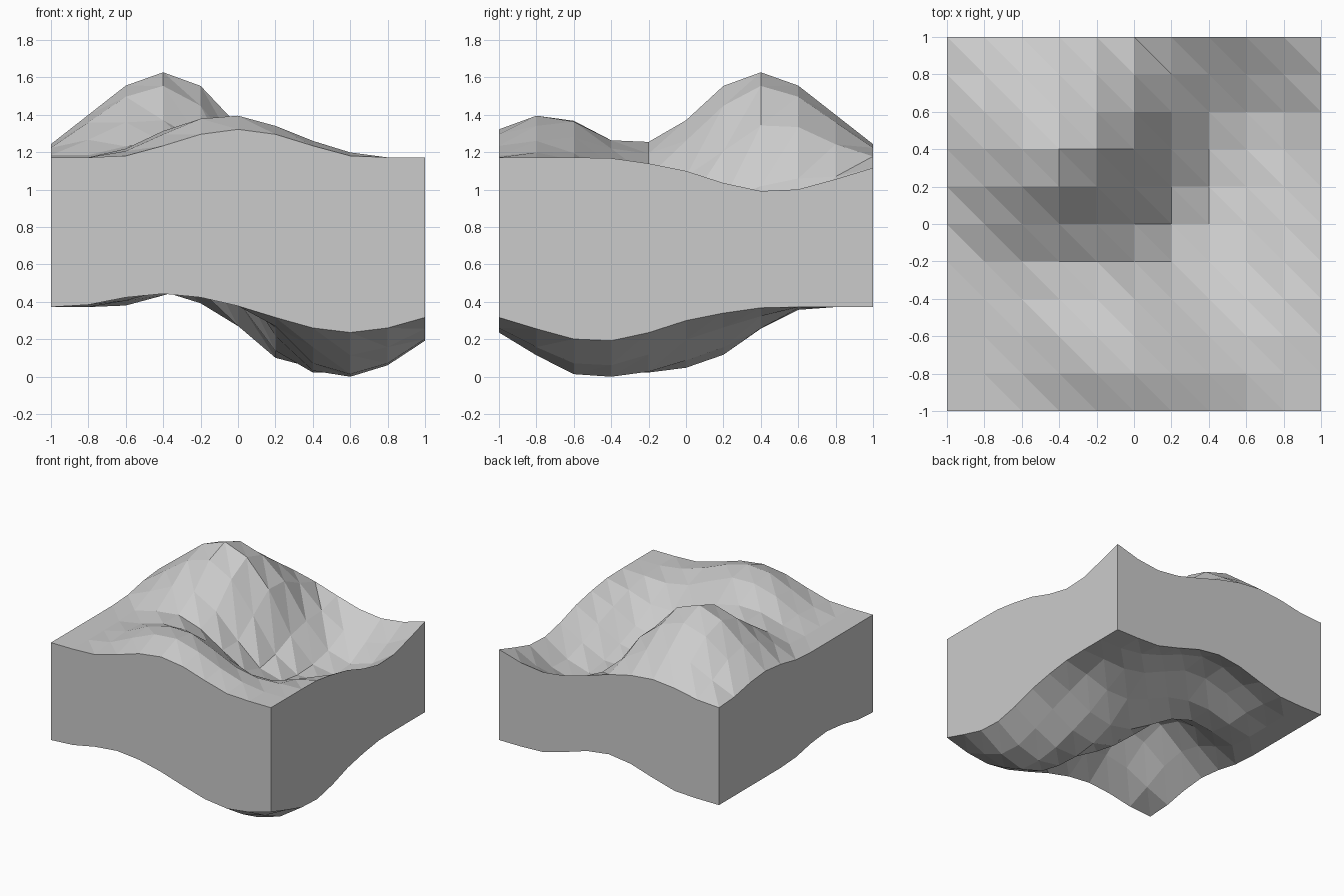
import bpy
import bmesh
from mathutils import Vector

cube = bpy.data.objects.get("Cube")
if cube:
    bpy.data.objects.remove(cube, do_unlink=True)

CELLS = 10
THICKNESS = 0.8
RADIUS = 0.8
# Soft pulls on the sheet: (column, row, height), taken in order
PULLS = [(3, 7, 0.455), (5, 2, 0.3), (6, 4, -0.31), (8, 6, -0.16), (8, 8, -0.28)]

# Relief sheet: a flat grid with smooth hills and hollows pulled out of it
side = range(CELLS + 1)
sheet = {(i, j): Vector((2 * i / CELLS - 1, 2 * j / CELLS - 1, 0)) for i in side for j in side}
for col, row, height in PULLS:
    centre = sheet[col, row].copy()
    for point in sheet.values():
        t = max(0, 1 - (point - centre).length / RADIUS)
        point.z += height * t * t * (3 - 2 * t)
lowest = min(p.z for p in sheet.values())

bm = bmesh.new()


def add_sheet(flip, lift):
    """Triangulated relief; flip mirrors it front to back."""
    verts = {k: bm.verts.new((p.x, p.y * flip, p.z - lowest + lift)) for k, p in sheet.items()}
    for i in range(CELLS):
        for j in range(CELLS):
            a, b = verts[i, j], verts[i + 1, j]
            c, d = verts[i + 1, j + 1], verts[i, j + 1]
            bm.faces.new((a, b, d))
            bm.faces.new((b, c, d))
    return verts


# Top surface, and the underside as its front-to-back mirror
top = add_sheet(1, THICKNESS)
under = add_sheet(-1, 0)

# Straight walls around the rim
n = CELLS
rim = ([(i, 0) for i in range(n)] + [(n, j) for j in range(n)]
       + [(n - i, n) for i in range(n)] + [(0, n - j) for j in range(n)])
for (i, j), (k, m) in zip(rim, rim[1:] + rim[:1]):
    bm.faces.new((under[i, n - j], under[k, n - m], top[k, m], top[i, j]))

bmesh.ops.recalc_face_normals(bm, faces=bm.faces)
mesh = bpy.data.meshes.new("terrain_block")
bm.to_mesh(mesh)
bm.free()

# Plain grey finish
grey = bpy.data.materials.new("light_grey")
grey.use_nodes = True
colour = (0.6, 0.6, 0.6, 1)
grey.diffuse_color = colour
grey.node_tree.nodes["Principled BSDF"].inputs["Base Color"].default_value = colour
mesh.materials.append(grey)

block = bpy.data.objects.new("terrain_block", mesh)
bpy.context.collection.objects.link(block)
